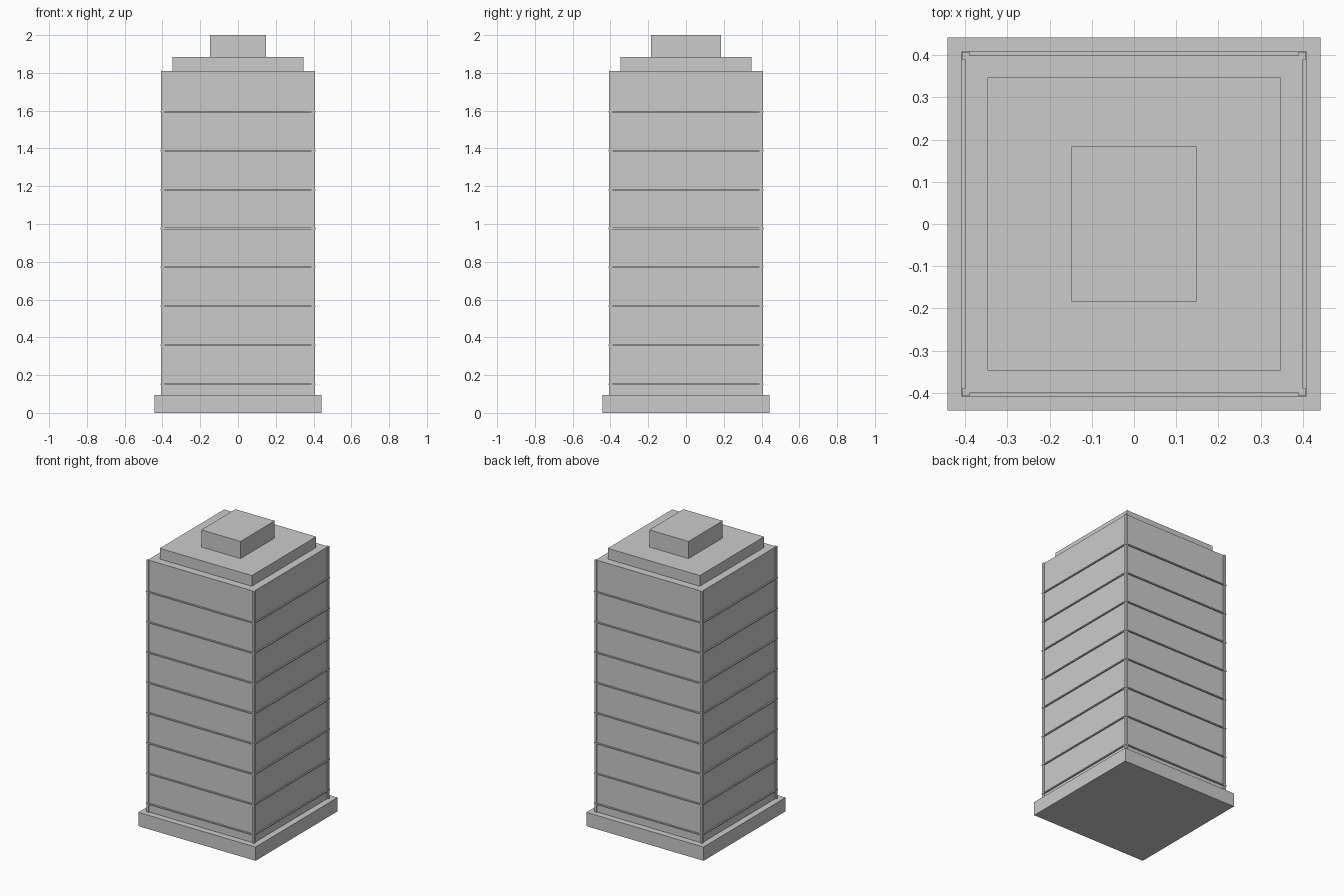
import bpy

if "Cube" in bpy.data.objects:
    bpy.data.objects.remove(bpy.data.objects["Cube"])


def box(name, hx, hy, z0, z1, x=0.0, y=0.0):
    """Box given by half widths, bottom and top height, and centre."""
    bpy.ops.mesh.primitive_cube_add(size=1, location=(x, y, (z0 + z1) / 2))
    ob = bpy.context.object
    ob.name = name
    ob.scale = (2 * hx, 2 * hy, z1 - z0)
    bpy.ops.object.transform_apply(location=False, rotation=False, scale=True)
    return ob


# Stacked masses: plinth, tower, roof setback and plant room
box("plinth", 0.442, 0.442, 0.0, 0.094)
box("tower", 0.40, 0.40, 0.094, 1.81)
box("roof_setback", 0.347, 0.347, 1.81, 1.883)
box("plant_room", 0.148, 0.184, 1.883, 2.0)

# Corner posts
for sx in (-1, 1):
    for sy in (-1, 1):
        box("corner_post", 0.0085, 0.0085, 0.094, 1.811, sx * 0.3985, sy * 0.3985)

# Floor bands
for i in range(8):
    z = 0.151 + i * 0.2063
    box(f"floor_band_{i + 1}", 0.409, 0.409, z - 0.004, z + 0.004)
